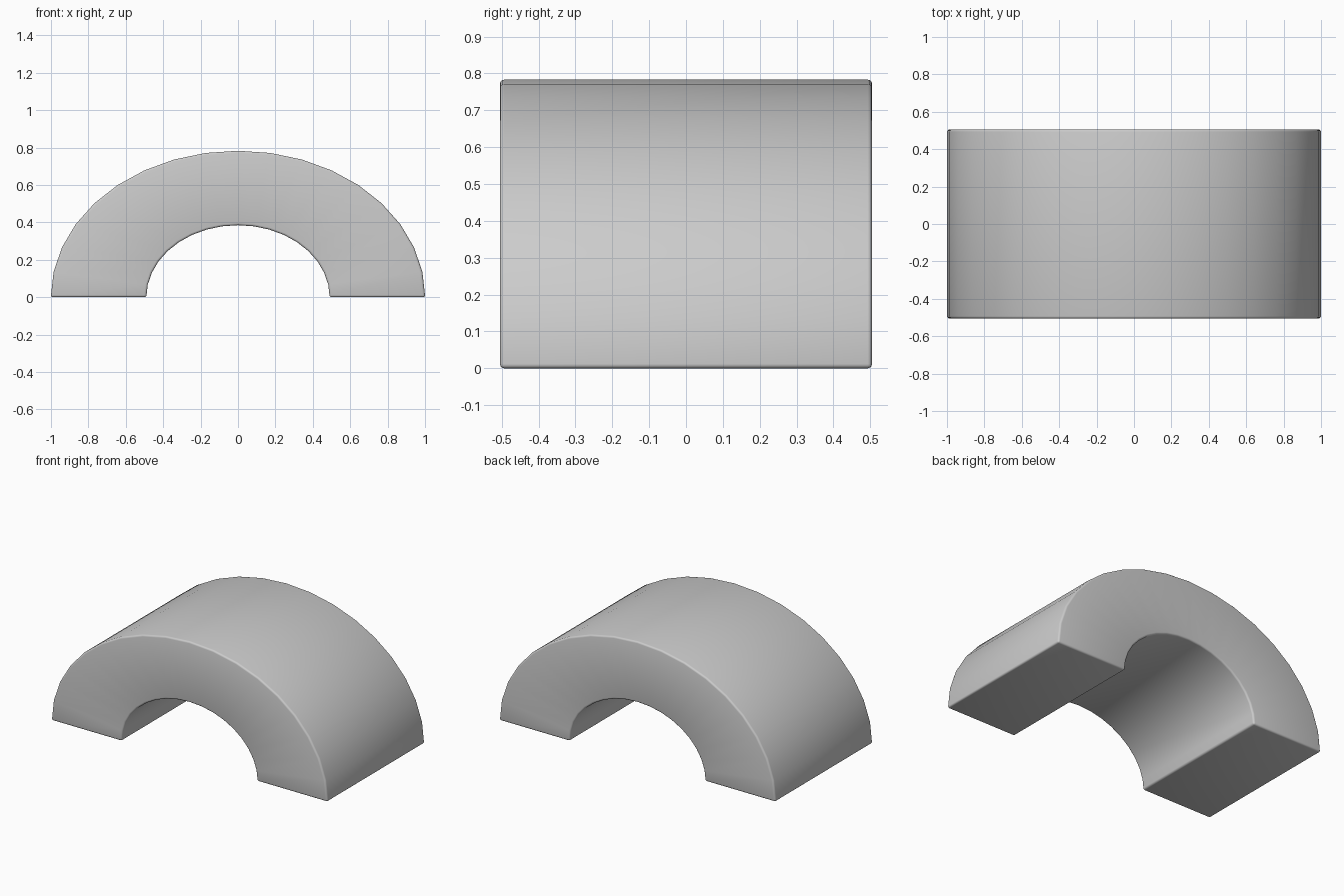
import bpy, bmesh
from math import sin, cos, pi, radians

if "Cube" in bpy.data.objects:
    bpy.data.objects.remove(bpy.data.objects["Cube"])

SEGMENTS = 18
HALF_DEPTH = 0.505
OUTER = (1.001, 0.783)   # half width, height
INNER = (0.49, 0.385)


def arc_row(bm, size, y):
    """Half-ellipse of vertices at depth y."""
    return [bm.verts.new((size[0] * cos(pi * i / SEGMENTS), y,
                          size[1] * sin(pi * i / SEGMENTS)))
            for i in range(SEGMENTS + 1)]


# Half-ring cross-section: four arcs bridged into a closed solid
bm = bmesh.new()
rows = [arc_row(bm, OUTER, -HALF_DEPTH), arc_row(bm, OUTER, HALF_DEPTH),
        arc_row(bm, INNER, HALF_DEPTH), arc_row(bm, INNER, -HALF_DEPTH)]
for k in range(4):
    a, b = rows[k], rows[(k + 1) % 4]
    for i in range(SEGMENTS):
        bm.faces.new((a[i], b[i], b[i + 1], a[i + 1]))

# Flat feet
for end in (0, -1):
    bm.faces.new([row[end] for row in rows])
bmesh.ops.recalc_face_normals(bm, faces=bm.faces)

mesh = bpy.data.meshes.new("arch")
bm.to_mesh(mesh)
bm.free()
arch = bpy.data.objects.new("arch_block", mesh)
bpy.context.collection.objects.link(arch)

# Smooth curves with small rounded edges
bpy.context.view_layer.objects.active = arch
arch.select_set(True)
bevel = arch.modifiers.new("rounded_edges", 'BEVEL')
bevel.width = 0.012
bevel.segments = 3
bevel.limit_method = 'ANGLE'
bevel.angle_limit = radians(40)
bpy.ops.object.modifier_apply(modifier=bevel.name)
bpy.ops.object.shade_smooth_by_angle(angle=radians(35))
